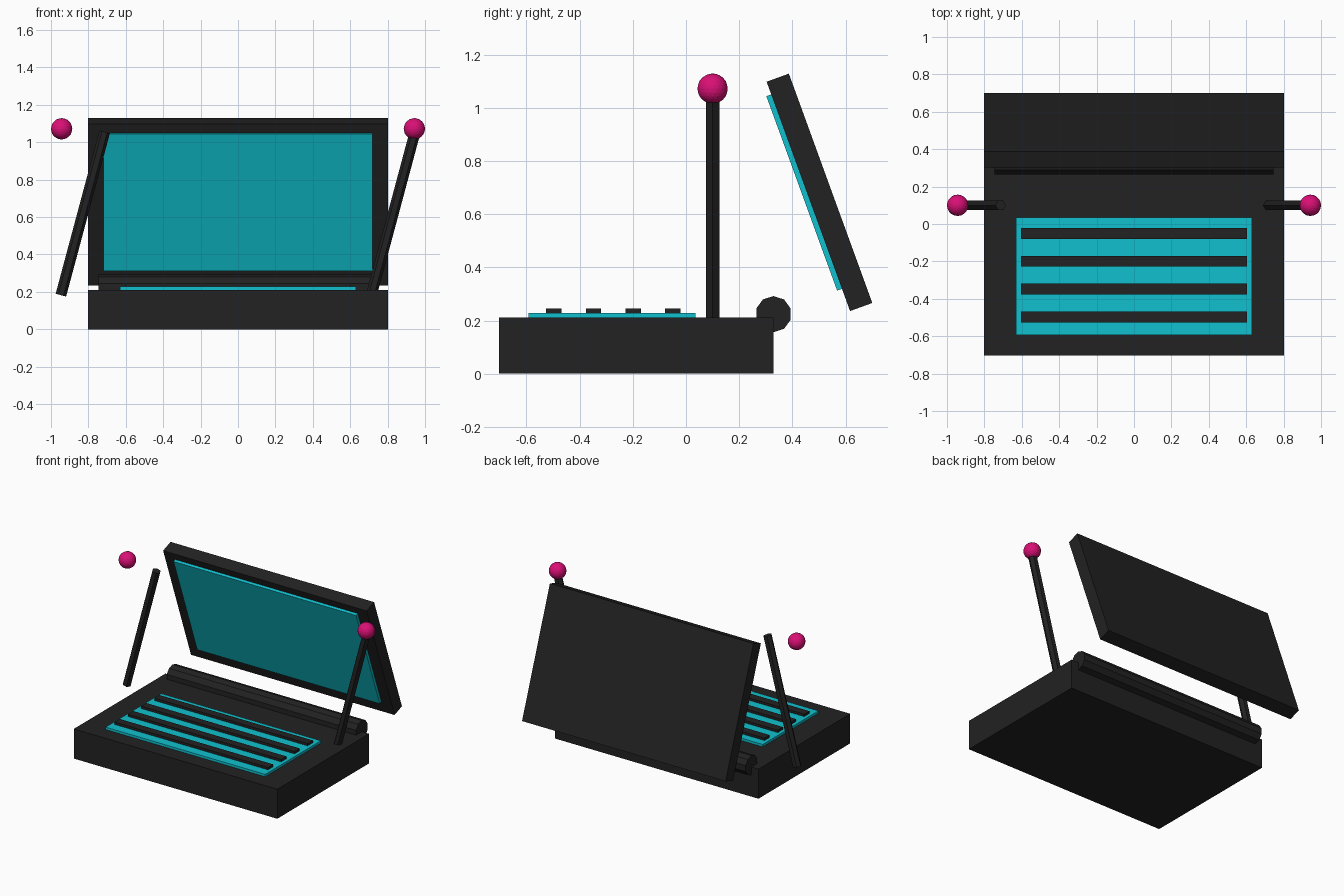
import bpy, bmesh, math
from mathutils import Matrix, Vector

if "Cube" in bpy.data.objects:
    bpy.data.objects.remove(bpy.data.objects["Cube"])


def material(name, rgb):
    m = bpy.data.materials.new(name)
    m.diffuse_color = (*rgb, 1)
    m.use_nodes = True
    m.node_tree.nodes["Principled BSDF"].inputs["Base Color"].default_value = m.diffuse_color
    return m


CHARCOAL = material("charcoal", (0.016, 0.016, 0.016))
CYAN = material("cyan", (0.005, 0.53, 0.62))
MAGENTA = material("magenta", (0.70, 0.005, 0.18))


def finish(bm, name, mat, matrix):
    mesh = bpy.data.meshes.new(name)
    bm.to_mesh(mesh)
    bm.free()
    mesh.materials.append(mat)
    ob = bpy.data.objects.new(name, mesh)
    ob.matrix_world = matrix
    bpy.context.collection.objects.link(ob)
    return ob


def box(name, mat, size, centre, frame=Matrix()):
    bm = bmesh.new()
    bmesh.ops.create_cube(bm, size=1, matrix=Matrix.Diagonal((*size, 1)))
    return finish(bm, name, mat, frame @ Matrix.Translation(centre))


def rod(name, mat, radius, length, sides, centre, tilt):
    # Prism with a corner on its local x axis, tilted about y
    bm = bmesh.new()
    bmesh.ops.create_cone(bm, cap_ends=True, segments=sides, radius1=radius,
                          radius2=radius, depth=length,
                          matrix=Matrix.Rotation(math.pi / 2, 4, 'Z'))
    return finish(bm, name, mat,
                  Matrix.Translation(centre) @ Matrix.Rotation(tilt, 4, 'Y'))


def ball(name, mat, radius, centre):
    bm = bmesh.new()
    bmesh.ops.create_icosphere(bm, subdivisions=3, radius=radius)
    return finish(bm, name, mat, Matrix.Translation(centre))


# Body with the key field and four key rows
box("base", CHARCOAL, (1.606, 1.034, 0.211), (0, -0.187, 0.1055))
box("key_field", CYAN, (1.26, 0.628, 0.028), (0, -0.279, 0.214))
for i in range(4):
    box(f"key_row_{i + 1}", CHARCOAL, (1.21, 0.058, 0.03),
        (0, -0.497 + 0.149 * i, 0.23))

# Hinge barrel along the back edge
rod("hinge", CHARCOAL, 0.068, 1.494, 10, (0, 0.329, 0.224), math.pi / 2)

# Lid leaning forward, with the display raised on its front face
lid = Matrix.Translation((0, 0.502, 0.682)) @ Matrix.Rotation(math.radians(20), 4, 'X')
box("lid", CHARCOAL, (1.606, 0.089, 0.918), (0, 0, 0), lid)
box("display", CYAN, (1.44, 0.03, 0.778), (0, -0.049, 0.019), lid)

# Two antennas leaning the same way, each with a ball
for side, s in (("left", -1), ("right", 1)):
    rod(f"{side}_antenna", CHARCOAL, 0.029, 0.904, 6,
        (0.83 * s, 0.1, 0.619), math.radians(15))
    ball(f"{side}_antenna_ball", MAGENTA, 0.057, (0.943 * s, 0.1, 1.072))
